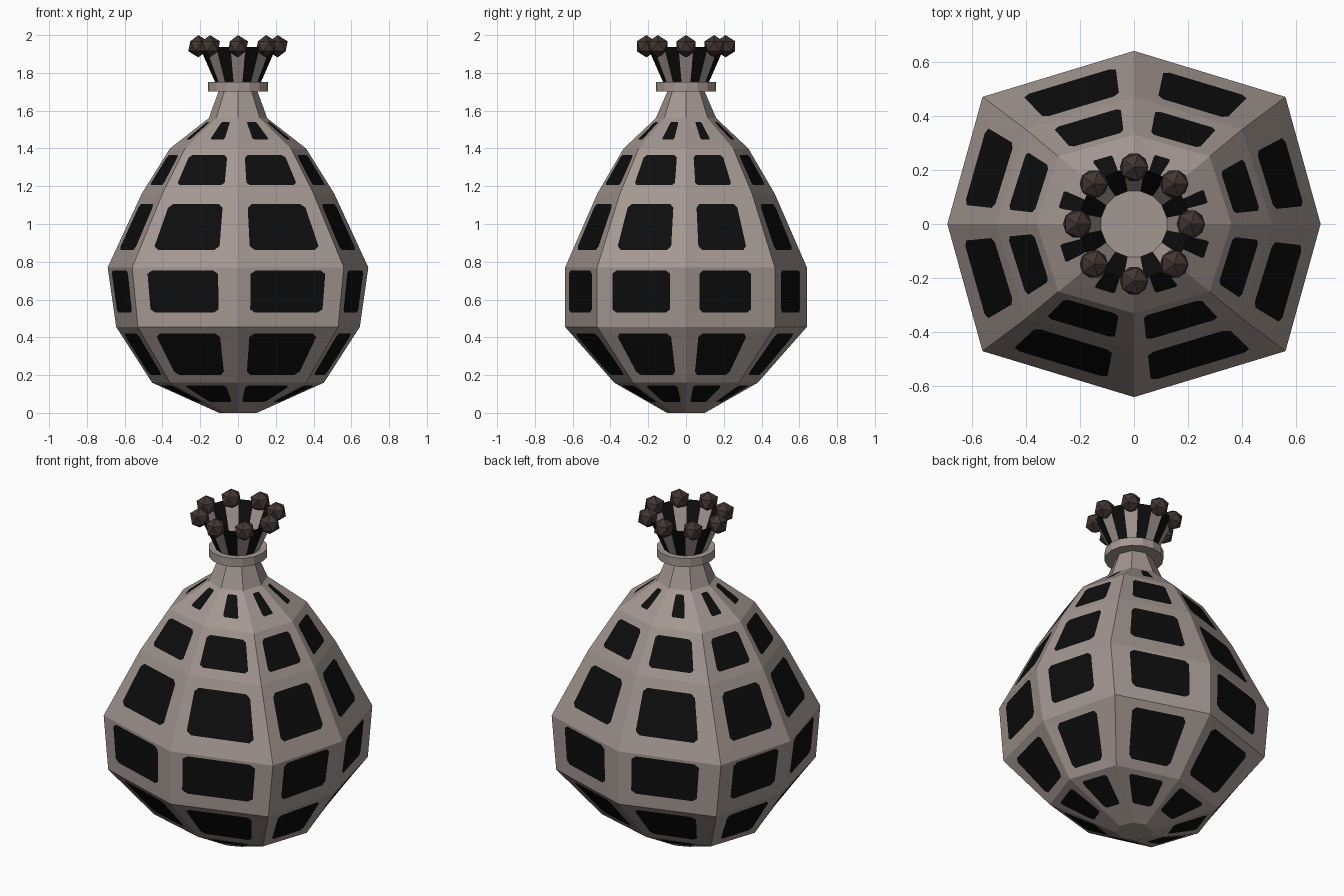
import bpy, bmesh, math
from mathutils import Vector

if "Cube" in bpy.data.objects:
    bpy.data.objects.remove(bpy.data.objects["Cube"])


def material(name, rgb):
    m = bpy.data.materials.new(name)
    m.diffuse_color = (*rgb, 1)
    m.use_nodes = True
    m.node_tree.nodes["Principled BSDF"].inputs["Base Color"].default_value = m.diffuse_color
    return m


TAN = material("warm grey cloth", (0.37, 0.31, 0.285))
BLACK = material("black patch", (0.004, 0.004, 0.004))
BROWN = material("dark brown", (0.055, 0.037, 0.032))


def finish(bm, name, mats):
    me = bpy.data.meshes.new(name)
    bm.to_mesh(me)
    bm.free()
    for m in mats:
        me.materials.append(m)
    ob = bpy.data.objects.new(name, me)
    bpy.context.collection.objects.link(ob)
    return ob


def panel(bm, quad, u0, u1, v0, v1):
    """Frame a four-cornered panel around a black patch with clipped corners."""
    a, b, c, d = [q.co.copy() for q in quad]

    def at(u, v):
        return bm.verts.new(a.lerp(b, u).lerp(d.lerp(c, u), v))
    du, dv = (u1 - u0) * 0.07, (v1 - v0) * 0.08
    p = [at(u0, v0 + dv), at(u0 + du, v0), at(u1 - du, v0), at(u1, v0 + dv),
         at(u1, v1 - dv), at(u1 - du, v1), at(u0 + du, v1), at(u0, v1 - dv)]
    bm.faces.new(p).material_index = 1
    for i in range(4):
        j = (i + 1) % 4
        bm.faces.new((quad[i], p[2 * i + 1], p[2 * i]))
        bm.faces.new((quad[i], quad[j], p[2 * j], p[2 * i + 1]))


# Sack: eight-sided rings (z, x radius, y radius, corner x, corner y)
rings = [(0.0, .10, .10, .07, .07), (.16, .455, .38, .36, .28),
         (.455, .645, .64, .53, .47), (.77, .69, .64, .56, .47),
         (1.16, .51, .47, .40, .35), (1.40, .36, .33, .28, .25),
         (1.56, .155, .16, .115, .115), (1.71, .10, .095, .07, .07)]
# Patch extents along each side, starting at the front and going round to the right
side_u = [(.12, .83), (.17, .82), (.15, .73), (.19, .79),
          (.13, .79), (.19, .84), (.14, .80), (.14, .81)]
row_v = [(.36, .9), (.14, .88), (.24, .95), (.24, .86), (.19, .85), (.3, .88)]

bm = bmesh.new()
loops = []
for z, sx, sy, cx, cy in rings:
    pts = [(0, -sy), (cx, -cy), (sx, 0), (cx, cy), (0, sy), (-cx, cy), (-sx, 0), (-cx, -cy)]
    loops.append([bm.verts.new((x, y, z)) for x, y in pts])
for r in range(len(loops) - 1):
    lo, hi = loops[r], loops[r + 1]
    for i in range(8):
        j = (i + 1) % 8
        quad = (lo[i], lo[j], hi[j], hi[i])
        if r < len(row_v):
            u0, u1 = side_u[i]
            if r == 5:
                u0, u1 = u0 + .22, u1 - .12
            panel(bm, quad, u0, u1, *row_v[r])
        else:
            bm.faces.new(quad)
bm.faces.new(loops[0][::-1])
bm.faces.new(loops[-1])
finish(bm, "sack_body", [TAN, BLACK])

# Collar tied around the neck
bpy.ops.mesh.primitive_cylinder_add(vertices=16, radius=.16, depth=.05, location=(0, 0, 1.727))
collar = bpy.context.object
collar.name = "neck_collar"
collar.data.materials.append(TAN)

# Flared opening: light strips under the beads with black strips between
bm = bmesh.new()


def ring_point(r, t, z):
    return bm.verts.new((r * math.cos(t), r * math.sin(t), z))


strips = 8
half = math.radians(11)
low, high = [], []
for k in range(strips):
    t = 2 * math.pi * k / strips
    for s in (-half, half):
        low.append(ring_point(.123, t + s, 1.75))
        high.append(ring_point(.207, t + s, 1.937))
for i in range(2 * strips):
    j = (i + 1) % (2 * strips)
    f = bm.faces.new((low[i], low[j], high[j], high[i]))
    f.material_index = i % 2
finish(bm, "flared_opening", [TAN, BLACK])

# Beads on the rim
for k in range(strips):
    t = 2 * math.pi * k / strips
    bpy.ops.mesh.primitive_ico_sphere_add(subdivisions=1, radius=.059,
                                          location=(.21 * math.cos(t), .21 * math.sin(t), 1.941))
    bead = bpy.context.object
    bead.name = "rim_bead"
    bead.data.materials.append(BROWN)
